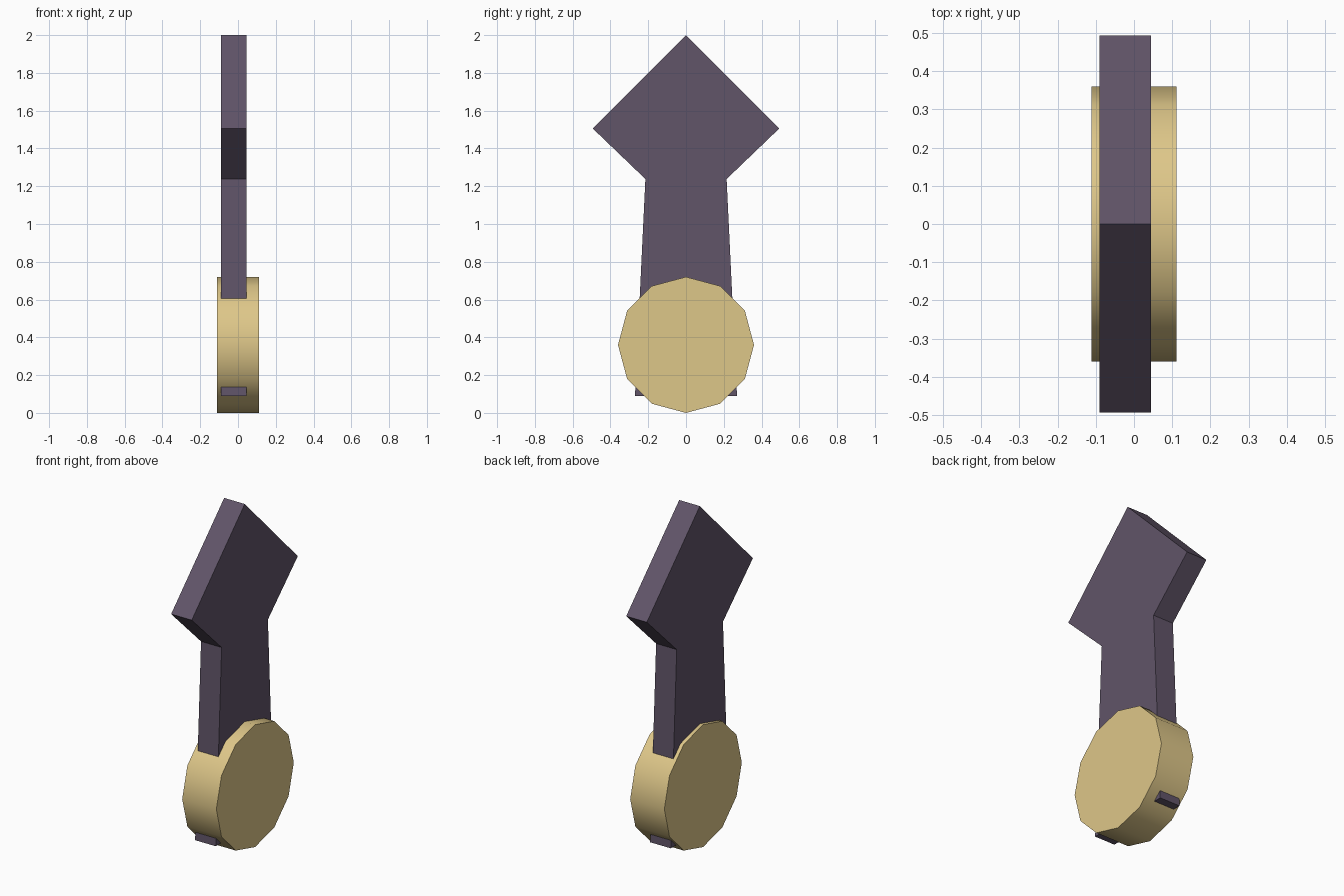
import bpy, bmesh, math
from mathutils import Matrix

cube = bpy.data.objects.get("Cube")
if cube:
    bpy.data.objects.remove(cube, do_unlink=True)


def material(name, rgb):
    m = bpy.data.materials.new(name)
    m.use_nodes = True
    m.diffuse_color = (*rgb, 1)
    m.node_tree.nodes["Principled BSDF"].inputs["Base Color"].default_value = (*rgb, 1)
    return m


def add_part(name, bm, mat):
    bmesh.ops.recalc_face_normals(bm, faces=bm.faces)
    mesh = bpy.data.meshes.new(name)
    bm.to_mesh(mesh)
    bm.free()
    mesh.materials.append(mat)
    obj = bpy.data.objects.new(name, mesh)
    bpy.context.collection.objects.link(obj)
    return obj


purple = material("dusky purple", (0.119, 0.09, 0.14))
gold = material("pale gold", (0.73, 0.57, 0.25))

# Flat blade: tapered shaft with a diamond head, mirrored half profile (y, z)
half = [(0.27, 0.09), (0.215, 1.238), (0.493, 1.505)]
outline = half + [(0, 2.0)] + [(-y, z) for y, z in reversed(half)]
bm = bmesh.new()
face = bm.faces.new([bm.verts.new((-0.09, y, z)) for y, z in outline])
side = bmesh.ops.extrude_face_region(bm, geom=[face])
bmesh.ops.translate(bm, vec=(0.134, 0, 0),
                    verts=[v for v in side["geom"] if isinstance(v, bmesh.types.BMVert)])
add_part("diamond_blade", bm, purple)

# Twelve-sided disc around the foot of the blade, axis along x
bm = bmesh.new()
bmesh.ops.create_cone(bm, cap_ends=True, segments=12, radius1=0.36, radius2=0.36, depth=0.222,
                      matrix=Matrix.Translation((0, 0, 0.36)) @ Matrix.Rotation(math.pi / 2, 4, 'Y'))
disc = add_part("base_disc", bm, gold)
bpy.context.view_layer.objects.active = disc
disc.select_set(True)
bpy.ops.object.shade_smooth_by_angle(angle=math.radians(40))
